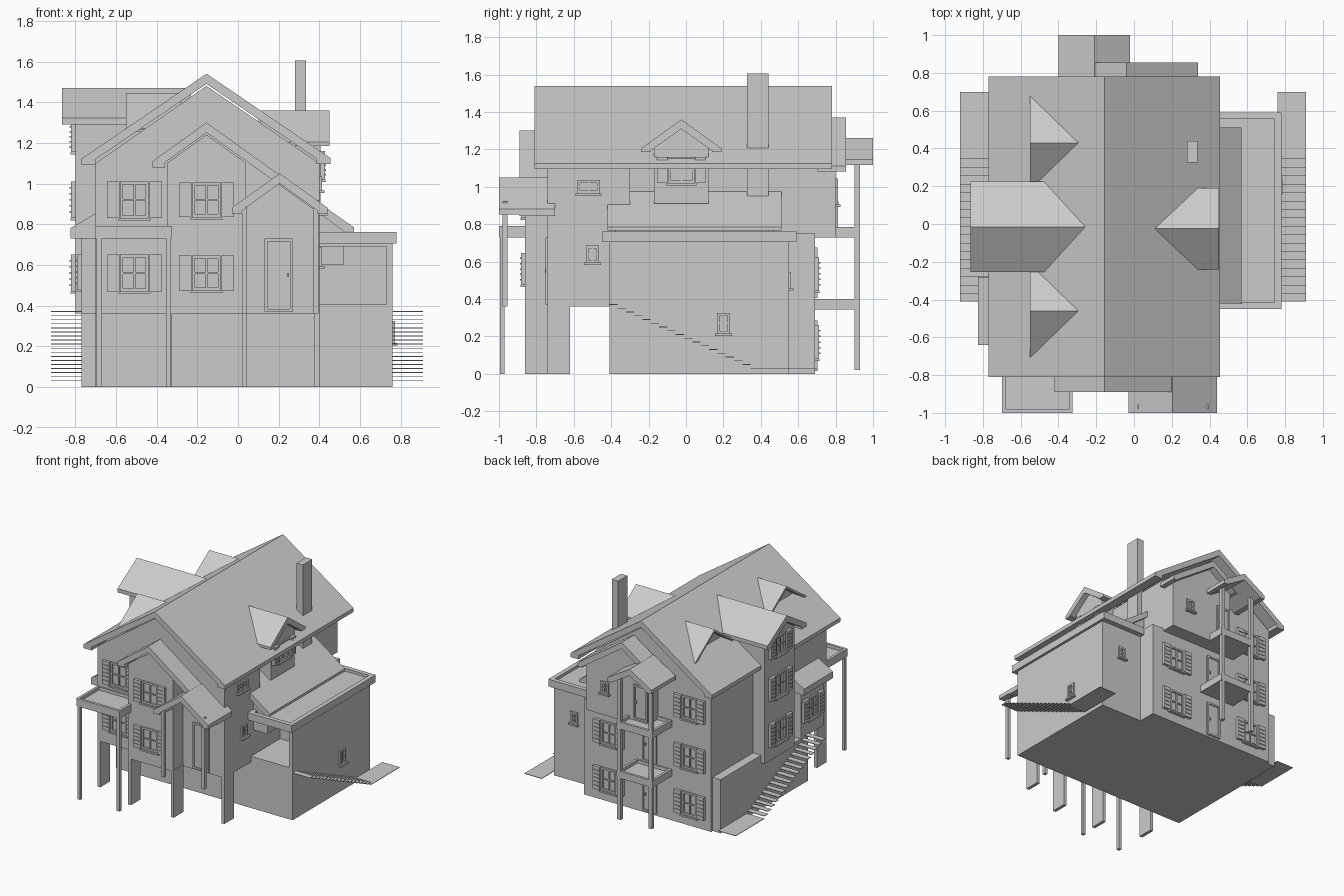
import bpy, bmesh
from mathutils import Vector

if "Cube" in bpy.data.objects:
    bpy.data.objects.remove(bpy.data.objects["Cube"])

GREY = (0.6, 0.6, 0.6, 1)
mat = bpy.data.materials.new("plain_grey")
mat.use_nodes = True
mat.diffuse_color = GREY
mat.node_tree.nodes["Principled BSDF"].inputs["Base Color"].default_value = GREY


def finish(name, bm):
    bmesh.ops.recalc_face_normals(bm, faces=bm.faces)
    mesh = bpy.data.meshes.new(name)
    bm.to_mesh(mesh)
    bm.free()
    mesh.materials.append(mat)
    obj = bpy.data.objects.new(name, mesh)
    bpy.context.collection.objects.link(obj)
    return obj


def boxes(name, bounds):
    """One object from (x0, x1, y0, y1, z0, z1) blocks."""
    bm = bmesh.new()
    for x0, x1, y0, y1, z0, z1 in bounds:
        geo = bmesh.ops.create_cube(bm, size=1)
        for v in geo["verts"]:
            v.co = Vector(((x0 + x1) / 2 + v.co.x * (x1 - x0),
                           (y0 + y1) / 2 + v.co.y * (y1 - y0),
                           (z0 + z1) / 2 + v.co.z * (z1 - z0)))
    return finish(name, bm)


def prism(name, profile, d0, d1, axis="y"):
    """Extrude a (u, z) profile along the given axis."""
    bm = bmesh.new()
    place = (lambda u, d, z: (u, d, z)) if axis == "y" else (lambda u, d, z: (d, u, z))
    face = bm.faces.new([bm.verts.new(place(u, d0, z)) for u, z in profile])
    ext = bmesh.ops.extrude_face_region(bm, geom=[face])
    move = Vector(place(0, d1 - d0, 0))
    for v in ext["geom"]:
        if isinstance(v, bmesh.types.BMVert):
            v.co += move
    return finish(name, bm)


def gable_roof(name, u0, ridge, u1, z, slope, d0, d1, axis="y", thick=0.05, lip=0.03, soffit=0.06):
    """Two pitched slabs meeting at a ridge, with boxed eaves."""
    e0, e1 = z - slope * (ridge - u0), z - slope * (u1 - ridge)
    prism(name, [(u0, e0), (ridge, z), (u1, e1), (u1, e1 - lip), (u1 - soffit, e1 - lip),
                 (u1 - soffit, e1 + slope * soffit - thick), (ridge, z - thick),
                 (u0 + soffit, e0 + slope * soffit - thick), (u0 + soffit, e0 - lip),
                 (u0, e0 - lip)], d0, d1, axis)


def opening(name, side, plane, u, z, w=0.13, h=0.17, shutter=0.065, door=False):
    """Framed window or door on a wall; side is +x, -x, +y or -y."""
    s = 1 if side[0] == "+" else -1
    out = []

    def put(u0, u1, z0, z1, o0, o1):
        a, b = sorted((plane + s * o0, plane + s * o1))
        out.append((a, b, u0, u1, z0, z1) if side[1] == "x" else (u0, u1, a, b, z0, z1))
    a, b, lo, hi, f = u - w / 2, u + w / 2, z - h / 2, z + h / 2, 0.014
    for u0, u1, z0, z1 in ((a, a + f, lo, hi), (b - f, b, lo, hi), (a, b, lo, lo + f), (a, b, hi - f, hi)):
        put(u0, u1, z0, z1, -0.01, 0.012)
    if door:
        put(a, b, lo, hi, -0.01, 0.004)
        put(b - 0.03, b - 0.02, z - 0.01, z + 0.01, 0, 0.015)
    else:
        put(u - 0.005, u + 0.005, lo, hi, -0.01, 0.008)
        put(a, b, z - 0.004, z + 0.004, -0.01, 0.008)
        put(a - 0.01, b + 0.01, lo - 0.012, lo, -0.01, 0.025)
    if shutter:
        for u0, u1 in ((a - shutter, a - 0.004), (b + 0.004, b + shutter)):
            put(u0, u1, lo, hi, -0.01, 0.022)
            for k in range(1, 6):
                zk = lo + h * k / 6
                put(u0 + 0.01, u1 - 0.01, zk - 0.004, zk + 0.004, 0, 0.028)
    boxes(name, out)


def rim(x0, x1, y0, y1, z0, z1, t=0.025):
    return [(x0, x1, y0, y0 + t, z0, z1), (x0, x1, y1 - t, y1, z0, z1),
            (x0, x0 + t, y0, y1, z0, z1), (x1 - t, x1, y0, y1, z0, z1)]


# Main walls: raised front half, full height rear half
prism("front_walls", [(-0.7, 0.36), (0.4, 0.36), (0.4, 1.1), (-0.155, 1.48), (-0.7, 1.1)], -0.74, -0.3)
prism("rear_walls", [(-0.7, 0), (0.3, 0), (0.3, 1.16), (-0.155, 1.48), (-0.7, 1.1)], -0.41, 0.69)
boxes("rear_side_wall", [(0.29, 0.4, -0.41, 0.69, 0, 0.75)])
prism("front_bay", [(-0.35, 0.36), (0.04, 0.36), (0.04, 1.1), (-0.155, 1.24), (-0.35, 1.1)], -0.86, -0.7)
prism("rear_overhang", [(-0.24, 0.73), (0.3, 0.73), (0.3, 1.1), (-0.04, 1.33), (-0.24, 1.2)], 0.66, 0.8)
boxes("side_plinth", [(-0.77, -0.69, 0.17, 0.67, 0, 0.42), (-0.77, -0.69, -0.41, 0.17, 0, 0.36)])

# Roofs
gable_roof("main_roof", -0.77, -0.155, 0.455, 1.54, 0.68, -0.81, 0.78, soffit=0.07)
gable_roof("front_bay_roof", -0.42, -0.155, 0.44, 1.3, 0.717, -0.89, -0.7)
gable_roof("entrance_roof", -0.03, 0.205, 0.44, 1.05, 0.717, -1, -0.7, soffit=0.05)
gable_roof("rear_overhang_roof", -0.28, -0.04, 0.34, 1.37, 0.68, 0.7, 0.855, soffit=0.04)
gable_roof("rear_porch_roof", -0.4, -0.21, -0.02, 1.26, 0.6, 0.7, 1, soffit=0.04)

# Large dormer bay
gable_roof("bay_dormer_roof", -0.255, -0.015, 0.225, 1.47, 0.62, -0.865, -0.23, "x")
prism("bay_dormer_wall", [(-0.2, 0.36), (0.17, 0.36), (0.17, 1.3), (-0.015, 1.42), (-0.2, 1.3)], -0.8, -0.4, "x")
# Small dormer on the other slope
gable_roof("side_dormer_roof", -0.24, -0.025, 0.19, 1.36, 0.72, 0.11, 0.45, "x", lip=0.02, soffit=0.05)
prism("side_dormer_wall", [(-0.17, 0.91), (0.12, 0.91), (0.12, 1.22), (-0.025, 1.32), (-0.17, 1.22)], 0.1, 0.405, "x")
# Triangular roof vents
for tag, y in (("rear", 0.43), ("front", -0.46)):
    gable_roof(tag + "_vent_roof", y - 0.25, y, y + 0.25, 1.445, 0.7, -0.55, -0.28, "x", 0.02, 0.003, 0.01)
    prism(tag + "_vent_wall", [(y - 0.2, 1.28), (y + 0.2, 1.28), (y, 1.43)], -0.49, -0.35, "x")

boxes("chimney", [(0.28, 0.335, 0.325, 0.44, 0.8, 1.605)])

# Lean-to and side annex with a front recess
prism("lean_to_roof", [(0.27, 0.995), (0.57, 0.785), (0.57, 0.765), (0.52, 0.765), (0.27, 0.95)], -0.42, 0.51)
prism("lean_to_wall", [(0.27, 0.6), (0.52, 0.6), (0.52, 0.775), (0.27, 0.955)], -0.38, 0.47)
boxes("annex", [(0.35, 0.76, -0.41, 0.55, 0, 0.405), (0.73, 0.76, -0.41, 0.55, 0.4, 0.71),
                (0.35, 0.75, -0.05, 0.55, 0.4, 0.71), (0.35, 0.76, -0.41, 0.55, 0.69, 0.71)])
boxes("annex_roof", [(0.4, 0.78, -0.45, 0.59, 0.705, 0.74)] + rim(0.4, 0.78, -0.45, 0.59, 0.705, 0.762, 0.035))

# Small bay with pent roof
boxes("side_bay", [(-0.77, -0.69, -0.6, -0.32, 0.36, 0.76)])
prism("side_bay_roof", [(-0.825, 0.73), (-0.825, 0.78), (-0.69, 0.86), (-0.69, 0.73)], -0.64, -0.28)

# Front piers and posts
boxes("front_piers", [(x, x + 0.025, y, y + 0.12, 0, 0.37) for x, y in
                      ((-0.7, -0.74), (-0.35, -0.86), (0.02, -0.86), (0.375, -0.74))])
boxes("porch_posts", [(x, x + 0.025, -0.995, -0.97, 0, 0.75) for x in (-0.695, -0.355)])
boxes("entrance_posts", [(x, x + 0.025, -0.98, -0.955, 0.36, 0.92) for x in (0.02, 0.37)])
boxes("entrance_beams", [(x, x + 0.025, -0.98, -0.74, 0.86, 0.9) for x in (0.02, 0.37)])
boxes("porch_canopy", [(-0.7, -0.325, -1, -0.73, 0.73, 0.765)] + rim(-0.7, -0.325, -1, -0.73, 0.73, 0.79, 0.02))

# Rear balconies
boxes("rear_balconies", [b for z in (0.345, 0.73) for b in
                         [(-0.36, -0.05, 0.68, 0.93, z, z + 0.03)] + rim(-0.36, -0.05, 0.68, 0.93, z, z + 0.055, 0.02)])
boxes("rear_posts", [(x, x + 0.03, 0.9, 0.93, 0.02, 1.14) for x in (-0.355, -0.085)])

# Outside stairs: open treads climbing from a rear landing
for tag, x0 in (("right", -0.92), ("left", 0.76)):
    treads = [(x0, x0 + 0.15, 0.39, 0.7, 0.028, 0.032)]
    for k in range(18):
        y, z = 0.39 - 0.0445 * (k + 1), 0.03 + 0.02 * k
        treads.append((x0, x0 + 0.15, y, y + 0.0445, z - 0.002, z + 0.002))
    boxes(tag + "_stairs", treads)

# Windows and doors
for z, tag in ((0.92, "upper"), (0.56, "lower")):
    opening(tag + "_front_window", "-y", -0.74, -0.51, z, 0.14, 0.18)
    opening(tag + "_bay_window", "-y", -0.86, -0.155, z, 0.14, 0.17)
    opening(tag + "_side_window", "-x", -0.8, -0.015, z, 0.14, 0.18)
for z, tag in ((0.92, "top"), (0.535, "middle"), (0.17, "bottom")):
    opening(tag + "_rear_window", "+y", 0.69, -0.52, z, 0.13, 0.18)
    if z < 0.7:
        opening(tag + "_rear_window_b", "+y", 0.69, 0.18, z, 0.13, 0.18)
opening("dormer_window", "-x", -0.8, -0.015, 1.23, 0.13, 0.15)
opening("small_dormer_window", "+x", 0.405, -0.025, 1.09, 0.14, 0.14, 0.06)
opening("side_bay_window", "-x", -0.77, -0.46, 0.565, 0.12, 0.17)
opening("annex_window", "+x", 0.76, 0.2, 0.27, 0.07, 0.11, 0)
opening("annex_rear_window", "+y", 0.55, 0.58, 0.5, 0.06, 0.09, 0)
opening("overhang_window", "+y", 0.8, 0.14, 0.95, 0.07, 0.09, 0)
opening("upper_flank_window", "+x", 0.4, -0.52, 1.0, 0.12, 0.07, 0)
opening("lower_flank_window", "+x", 0.4, -0.5, 0.64, 0.07, 0.09, 0)
opening("front_door", "-y", -0.74, 0.2, 0.55, 0.14, 0.36, 0, True)
for z, tag in ((0.15, "bottom"), (0.54, "middle"), (0.91, "top")):
    y = 0.8 if z > 0.7 else 0.69
    opening(tag + "_balcony_door", "+y", y, -0.17, z, 0.12, 0.27, 0, True)
